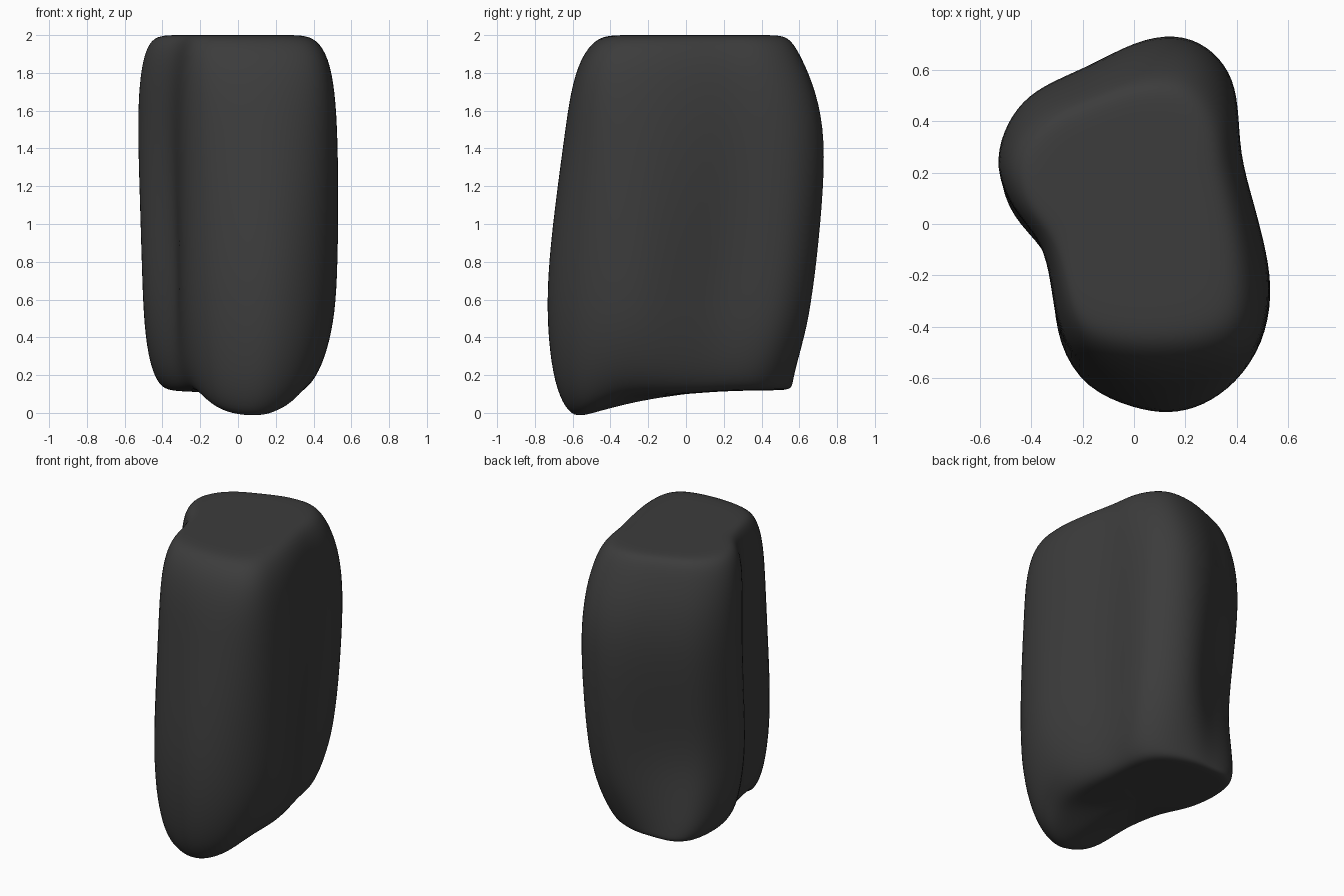
import bpy
import bmesh
from mathutils import Vector

default_cube = bpy.data.objects.get("Cube")
if default_cube:
    bpy.data.objects.remove(default_cube, do_unlink=True)

# Plan outlines, counter-clockwise from the back lobe, matched point for point
FOOT = [
    (.1, .5), (-.02, .53), (-.14, .53), (-.26, .53), (-.36, .48), (-.4, .36),
    (-.4, .2), (-.36, .06), (-.29, -.08), (-.26, -.25), (-.22, -.38),
    (-.13, -.52), (-.02, -.57), (.1, -.6), (.2, -.57), (.3, -.5), (.37, -.38),
    (.4, -.24), (.39, -.1), (.35, .06), (.32, .2), (.3, .32), (.26, .4),
    (.19, .46),
]
WAIST = [
    (.14, .74), (0, .7), (-.16, .58), (-.32, .51), (-.43, .45), (-.5, .32),
    (-.54, .15), (-.46, .01), (-.33, -.1), (-.325, -.25), (-.31, -.46),
    (-.2, -.64), (0, -.72), (.14, -.74), (.27, -.71), (.4, -.62), (.5, -.47),
    (.54, -.28), (.52, -.14), (.45, .06), (.385, .23), (.395, .45), (.38, .58),
    (.28, .69),
]
CROWN = [
    (.14, .52), (0, .51), (-.13, .46), (-.26, .41), (-.34, .35), (-.4, .27),
    (-.42, .17), (-.38, .04), (-.29, -.06), (-.25, -.2), (-.22, -.35),
    (-.15, -.44), (0, -.47), (.12, -.47), (.23, -.46), (.33, -.43), (.39, -.36),
    (.4, -.24), (.39, -.1), (.36, .06), (.33, .2), (.32, .32), (.28, .42),
    (.22, .49),
]

# Height, then the left, right, front and back limits of the body there
LEVELS = [
    (0, -.38, .34, -.59, .56),
    (.05, -.43, .405, -.65, .57),
    (.17, -.475, .465, -.705, .595),
    (.4, -.51, .515, -.74, .65),
    (.7, -.525, .535, -.745, .695),
    (1.1, -.535, .54, -.7, .735),
    (1.45, -.545, .535, -.65, .75),
    (1.7, -.54, .52, -.615, .7),
    (1.88, -.515, .485, -.56, .62),
    (1.98, -.47, .42, -.48, .56),
    (2, -.4, .34, -.4, .5),
]


def clamp(value):
    return max(0.0, min(1.0, value))


def underside(x, y):
    """Height of the base: a low front toe, then a slope rising to the back."""
    slope = -.03 + .09 * clamp((y + .55) / .2) + .06 * clamp((y + .35) / .55)
    curve = .8 * (x - .08) ** 2 * clamp((.1 - y) / .5)
    return slope + curve


def section(height):
    """Blend the three plan outlines for a height."""
    foot = clamp(1 - height / .6)
    crown = clamp((height - .7) / 1.3)
    waist = 1 - foot - crown
    return [foot * Vector(a) + waist * Vector(b) + crown * Vector(c)
            for a, b, c in zip(FOOT, WAIST, CROWN)]


def fit(value, values, low, high):
    start, end = min(values), max(values)
    return low + (value - start) / (end - start) * (high - low)


def ring_points(level, inset=1.0):
    height, left, right, front, back = level
    plan = section(height)
    xs, ys = [p.x for p in plan], [p.y for p in plan]
    middle = Vector(((left + right) / 2, (front + back) / 2))
    points = []
    for p in plan:
        edge = Vector((fit(p.x, xs, left, right), fit(p.y, ys, front, back)))
        x, y = middle.lerp(edge, inset)
        lift = underside(x, y) * clamp(1 - height / .7)
        points.append(Vector((x, y, height + lift)))
    return points


def build_boulder():
    bm = bmesh.new()
    # Inner rings keep the two caps flat with a soft rim
    rings = [ring_points(LEVELS[0], inset) for inset in (.3, .8)]
    rings += [ring_points(level) for level in LEVELS]
    rings += [ring_points(LEVELS[-1], inset) for inset in (.75, .3)]
    loops = [[bm.verts.new(p) for p in ring] for ring in rings]
    count = len(WAIST)
    for lower, upper in zip(loops, loops[1:]):
        for i in range(count):
            j = (i + 1) % count
            bm.faces.new((lower[i], lower[j], upper[j], upper[i]))
    bm.faces.new(list(reversed(loops[0])))
    bm.faces.new(loops[-1])
    bmesh.ops.recalc_face_normals(bm, faces=bm.faces)
    for face in bm.faces:
        face.smooth = True
    mesh = bpy.data.meshes.new("boulder")
    bm.to_mesh(mesh)
    bm.free()
    boulder = bpy.data.objects.new("boulder", mesh)
    bpy.context.collection.objects.link(boulder)
    return boulder


def make_material(name, color):
    material = bpy.data.materials.new(name)
    material.use_nodes = True
    material.diffuse_color = color
    shader = material.node_tree.nodes["Principled BSDF"]
    shader.inputs["Base Color"].default_value = color
    shader.inputs["Roughness"].default_value = .9
    return material


# Smooth dark stone
boulder = build_boulder()
boulder.data.materials.append(make_material("charcoal stone", (.045, .045, .045, 1)))
smoothing = boulder.modifiers.new("soft surface", "SUBSURF")
smoothing.levels = smoothing.render_levels = 2
